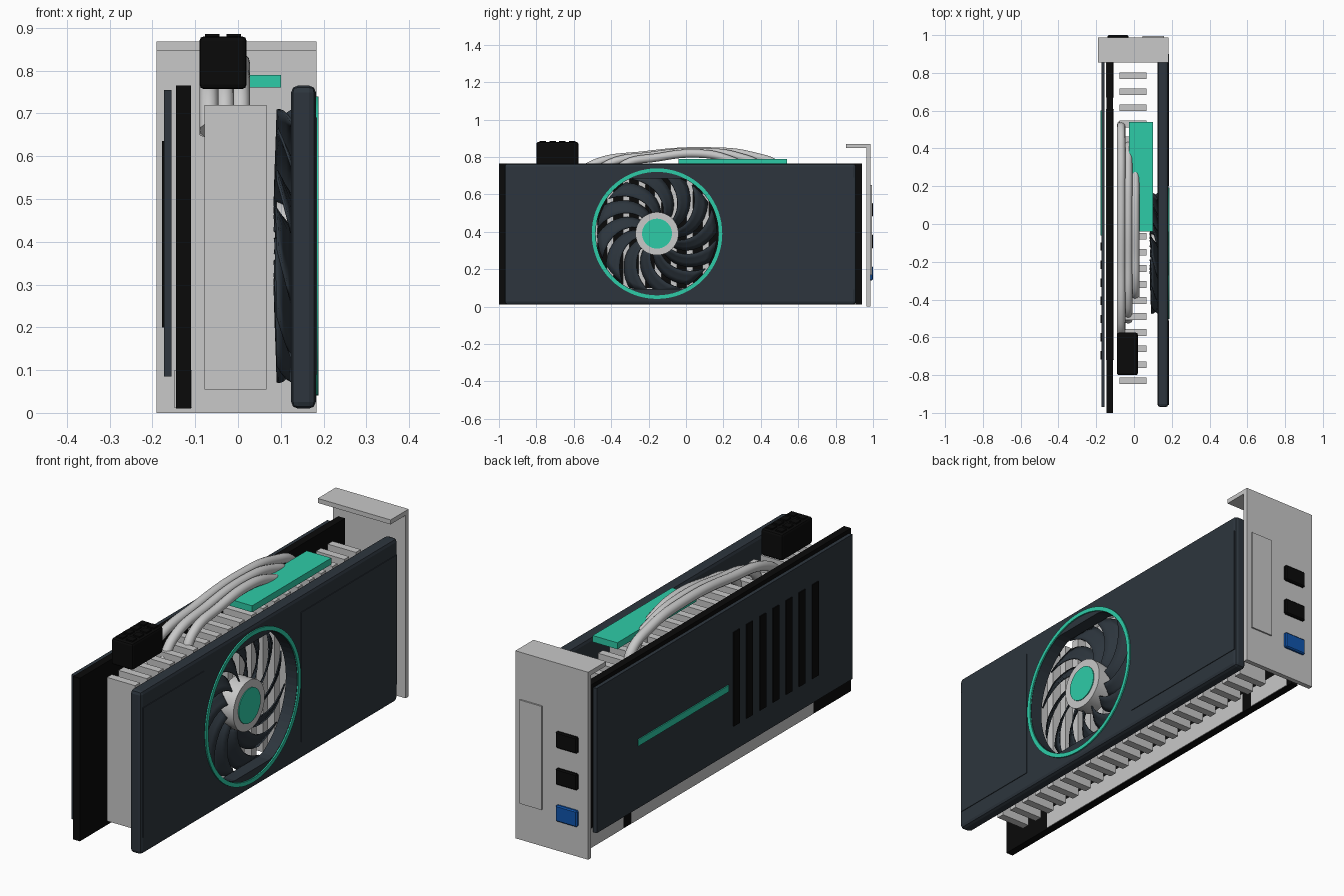
import bpy, bmesh, math
from mathutils import Vector, Matrix

if "Cube" in bpy.data.objects:
    bpy.data.objects.remove(bpy.data.objects["Cube"], do_unlink=True)


def material(name, rgb):
    m = bpy.data.materials.new(name)
    m.use_nodes = True
    m.diffuse_color = (*rgb, 1)
    m.node_tree.nodes["Principled BSDF"].inputs["Base Color"].default_value = (*rgb, 1)
    return m


SLATE = material("dark slate", (0.026, 0.036, 0.047))
BLACK = material("black", (0.003, 0.003, 0.003))
SILVER = material("silver", (0.58, 0.58, 0.58))
TEAL = material("teal", (0.027, 0.6, 0.39))
BLUE = material("blue", (0.005, 0.09, 0.42))


def add(name, bm, mat, smooth=False):
    bmesh.ops.recalc_face_normals(bm, faces=bm.faces)
    me = bpy.data.meshes.new(name)
    bm.to_mesh(me)
    bm.free()
    me.materials.append(mat)
    ob = bpy.data.objects.new(name, me)
    bpy.context.collection.objects.link(ob)
    if smooth:
        bpy.ops.object.select_all(action="DESELECT")
        ob.select_set(True)
        bpy.context.view_layer.objects.active = ob
        bpy.ops.object.shade_smooth_by_angle(angle=math.radians(35))
    return ob


def box(name, mat, x, y, z, bevel=0, segments=2):
    """Box from (low, high) ranges on each axis."""
    bm = bmesh.new()
    bmesh.ops.create_cube(bm, size=1)
    for v in bm.verts:
        v.co = [(a + b) / 2 + c * (b - a) for c, (a, b) in zip(v.co, (x, y, z))]
    if bevel:
        bmesh.ops.bevel(bm, geom=bm.edges[:], offset=bevel, segments=segments,
                        profile=0.5, affect="EDGES")
    return add(name, bm, mat)


FAN_Y, FAN_Z = -0.155, 0.39


def disc_mesh(radius, x0, x1, sides=64):
    """Cylinder along x, centred on the fan axis."""
    bm = bmesh.new()
    bmesh.ops.create_cone(bm, cap_ends=True, segments=sides, radius1=radius,
                          radius2=radius, depth=x1 - x0,
                          matrix=Matrix.Translation(((x0 + x1) / 2, FAN_Y, FAN_Z))
                          @ Matrix.Rotation(math.pi / 2, 4, "Y"))
    return bm


# Circuit board with edge contacts
box("circuit_board", BLACK, (-0.145, -0.11), (-1, 0.94), (0.01, 0.765))
for i, span in enumerate([(-0.72, 0.61), (0.67, 0.91)]):
    box(f"edge_contacts_{i + 1}", SILVER, (-0.148, -0.107), span, (0.012, 0.1))

# Backplate with vents and accent stripe
box("backplate", SLATE, (-0.173, -0.155), (-0.97, 0.9), (0.085, 0.755))
for i in range(7):
    y = -0.695 + i * 0.096
    box(f"backplate_vent_{i + 1}", BLACK, (-0.178, -0.172), (y - 0.022, y + 0.022), (0.2, 0.635))
box("backplate_stripe", TEAL, (-0.178, -0.172), (-0.06, 0.6), (0.375, 0.405))

# Heatsink fins
for i in range(20):
    y = -0.83 + i * 0.085
    box(f"heatsink_fin_{i + 1}", SILVER, (-0.078, 0.067), (y - 0.018, y + 0.018), (0.055, 0.72))

# Shroud with a fan opening flattened at top and bottom
shroud = box("shroud", SLATE, (0.124, 0.182), (-0.97, 0.91), (0.01, 0.765), 0.016)
bm = disc_mesh(0.328, 0.0, 0.3)
for v in bm.verts:
    v.co.z = min(max(v.co.z, 0.095), 0.685)
bmesh.ops.remove_doubles(bm, verts=bm.verts, dist=0.0005)
cutter = add("fan_opening_cutter", bm, BLACK)
cutter.hide_render = True
cut = shroud.modifiers.new("opening", "BOOLEAN")
cut.operation, cut.solver, cut.object = "DIFFERENCE", "EXACT", cutter
bpy.context.view_layer.update()
cut_mesh = bpy.data.meshes.new_from_object(
    shroud.evaluated_get(bpy.context.evaluated_depsgraph_get()))
shroud.modifiers.clear()
shroud.data = cut_mesh
bpy.data.objects.remove(cutter, do_unlink=True)
for name, span in (("front", (-0.957, -0.51)), ("rear", (0.2, 0.9))):
    box(f"shroud_panel_{name}", SLATE, (0.178, 0.185), span, (0.09, 0.69))

# Fan trim ring: a rectangular section spun round the fan axis
bm = bmesh.new()
section = [bm.verts.new((x, FAN_Y + r, FAN_Z))
           for x, r in ((0.17, 0.33), (0.188, 0.33), (0.188, 0.349), (0.17, 0.349))]
edges = [bm.edges.new((section[i], section[(i + 1) % 4])) for i in range(4)]
bmesh.ops.spin(bm, geom=section + edges, cent=(0, FAN_Y, FAN_Z), axis=(1, 0, 0),
               angle=math.tau, steps=72, use_merge=True)
bmesh.ops.remove_doubles(bm, verts=bm.verts, dist=0.0001)
add("fan_trim_ring", bm, TEAL, True)

# Fan hub and blades
add("fan_hub", disc_mesh(0.115, 0.09, 0.165, 48), SILVER, True)
add("fan_hub_cap", disc_mesh(0.08, 0.164, 0.169, 48), TEAL, True)
BLADES, STEPS = 12, 8
bm = bmesh.new()
for b in range(BLADES):
    rows = []
    for i in range(STEPS + 1):
        t = i / STEPS
        r = 0.1 + 0.22 * t
        mid = math.tau * b / BLADES + 0.75 * t ** 1.3
        half = 0.19 + 0.01 * t
        row = []
        for s in (-1, -0.33, 0.33, 1):
            a = mid + s * half
            row.append(bm.verts.new((0.109 + s * (0.024 - 0.008 * t),
                                     FAN_Y + r * math.cos(a), FAN_Z + r * math.sin(a))))
        rows.append(row)
    for lo, hi in zip(rows, rows[1:]):
        for j in range(3):
            bm.faces.new((lo[j], lo[j + 1], hi[j + 1], hi[j]))
blades = add("fan_blades", bm, SLATE, True)
solid = blades.modifiers.new("thickness", "SOLIDIFY")
solid.thickness, solid.offset = 0.006, 0

# Heat pipes arching over the fins
PIPES = [(-0.068, -0.61, 0.525, 0.83), (-0.031, -0.51, 0.42, 0.826), (0.006, -0.4, 0.315, 0.818)]
for n, (x, y0, y1, top) in enumerate(PIPES):
    curve = bpy.data.curves.new(f"heat_pipe_{n + 1}", "CURVE")
    curve.dimensions = "3D"
    curve.bevel_depth = 0.022
    curve.bevel_resolution = 4
    curve.resolution_u = 8
    curve.use_fill_caps = True
    path = [(0, 0.66), (0.08, 0.75), (0.35, top - 0.02), (0.65, top),
            (0.85, top - 0.025), (0.98, 0.74), (1, 0.65)]
    sp = curve.splines.new("BEZIER")
    sp.bezier_points.add(len(path) - 1)
    for p, (t, z) in zip(sp.bezier_points, path):
        p.co = Vector((x, y0 + (y1 - y0) * t, z))
        p.handle_left_type = p.handle_right_type = "AUTO"
    curve.materials.append(SILVER)
    bpy.context.collection.objects.link(bpy.data.objects.new(f"heat_pipe_{n + 1}", curve))

# Power connector with raised pins
box("power_connector", BLACK, (-0.09, 0.02), (-0.8, -0.575), (0.757, 0.88), 0.01)
for i in range(4):
    for j in range(2):
        x, y = -0.06 + j * 0.05, -0.765 + i * 0.052
        box(f"connector_pin_{i * 2 + j + 1}", BLACK, (x - 0.017, x + 0.017),
            (y - 0.017, y + 0.017), (0.878, 0.886))

# Top accent plate
box("top_plate", TEAL, (-0.026, 0.1), (-0.04, 0.54), (0.76, 0.79))

# Mounting bracket with flange, vent plate and ports
box("bracket_plate", SILVER, (-0.19, 0.183), (0.965, 0.987), (0, 0.868))
box("bracket_flange", SILVER, (-0.19, 0.183), (0.855, 0.966), (0.847, 0.868))
box("bracket_vent", SILVER, (0.045, 0.158), (0.985, 0.994), (0.17, 0.65))
for i, (z, mat) in enumerate(((0.14, BLUE), (0.31, BLACK), (0.48, BLACK))):
    box(f"port_{i + 1}", mat, (-0.14, -0.03), (0.975, 1.0), (z, z + 0.075), 0.005, 1)
